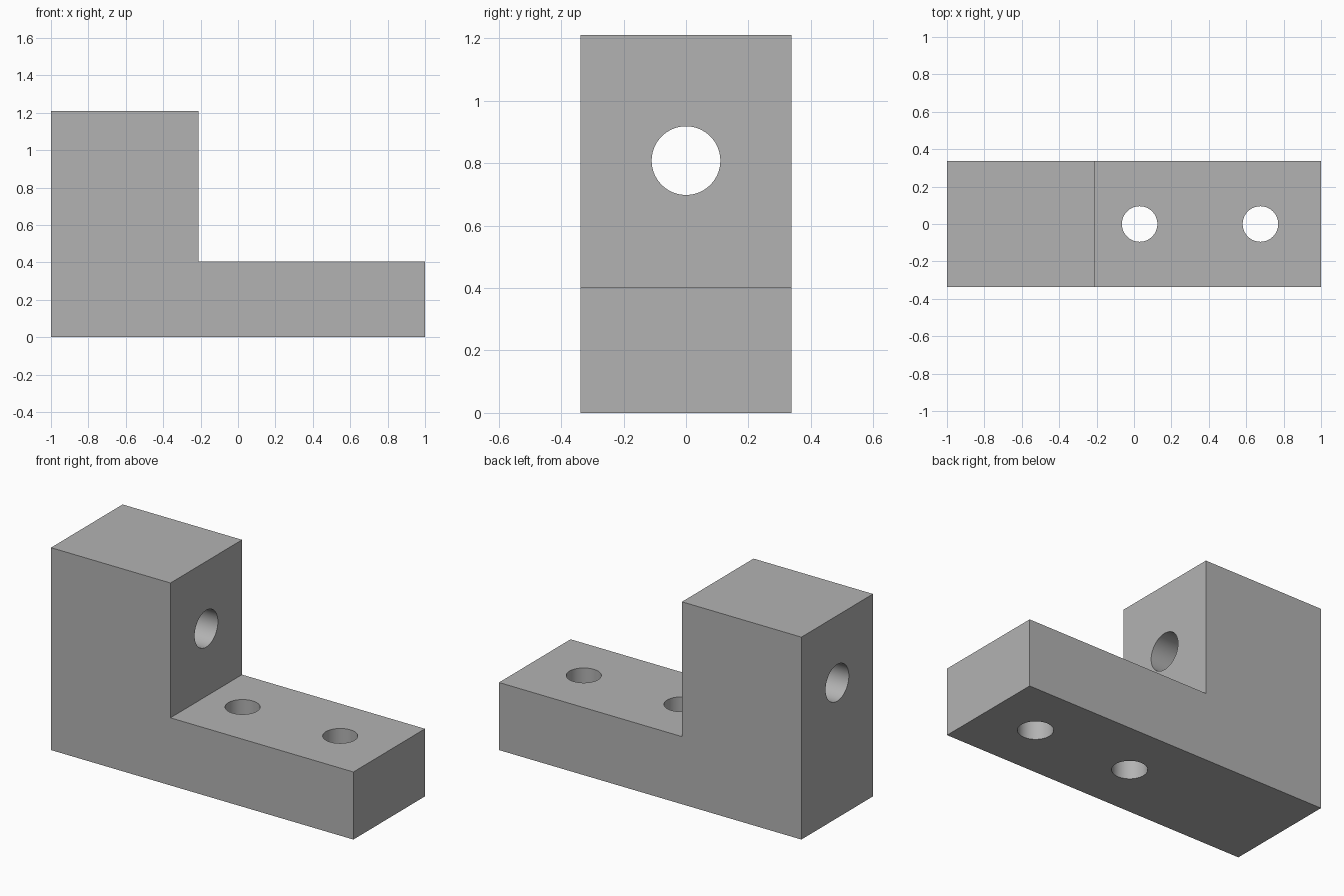
import bpy, bmesh, math
from mathutils import Matrix

if "Cube" in bpy.data.objects:
    bpy.data.objects.remove(bpy.data.objects["Cube"])

HALF_DEPTH = 0.338
STEP_X, STEP_Z, TOP_Z = -0.21, 0.404, 1.21

grey = bpy.data.materials.new("plain grey")
grey.diffuse_color = (0.45, 0.45, 0.45, 1)
grey.use_nodes = True
grey.node_tree.nodes["Principled BSDF"].inputs["Base Color"].default_value = grey.diffuse_color


def add_object(name, bm):
    mesh = bpy.data.meshes.new(name)
    bm.to_mesh(mesh)
    bm.free()
    mesh.materials.append(grey)
    obj = bpy.data.objects.new(name, mesh)
    bpy.context.collection.objects.link(obj)
    return obj


# L-shaped body: side profile extruded along y
profile = [(-1, 0), (1, 0), (1, STEP_Z), (STEP_X, STEP_Z), (STEP_X, TOP_Z), (-1, TOP_Z)]
bm = bmesh.new()
face = bm.faces.new([bm.verts.new((x, -HALF_DEPTH, z)) for x, z in profile])
out = bmesh.ops.extrude_face_region(bm, geom=[face])
bmesh.ops.translate(bm, vec=(0, 2 * HALF_DEPTH, 0),
                    verts=[g for g in out["geom"] if isinstance(g, bmesh.types.BMVert)])
bmesh.ops.recalc_face_normals(bm, faces=bm.faces)
bracket = add_object("bracket_body", bm)


# Through holes
def drill(name, centre, radius, length, axis):
    bm = bmesh.new()
    turn = Matrix.Rotation(math.pi / 2, 4, 'Y') if axis == 'X' else Matrix()
    bmesh.ops.create_cone(bm, cap_ends=True, segments=64, radius1=radius, radius2=radius,
                          depth=length, matrix=Matrix.Translation(centre) @ turn)
    cutter = add_object(name, bm)
    cutter.hide_render = True
    cutter.hide_set(True)
    mod = bracket.modifiers.new(name, 'BOOLEAN')
    mod.operation = 'DIFFERENCE'
    mod.solver = 'EXACT'
    mod.object = cutter
    return cutter


cutters = [
    drill("inner_bolt_hole", (0.03, 0, 0.2), 0.095, 0.8, 'Z'),
    drill("outer_bolt_hole", (0.676, 0, 0.2), 0.095, 0.8, 'Z'),
    drill("cross_hole", (-0.6, 0, 0.808), 0.11, 1.2, 'X'),
]

# Apply the cuts, then smooth the bores while keeping edges sharp
bpy.context.view_layer.objects.active = bracket
bracket.select_set(True)
for mod in list(bracket.modifiers):
    bpy.ops.object.modifier_apply(modifier=mod.name)
for cutter in cutters:
    bpy.data.objects.remove(cutter)
bpy.ops.object.shade_smooth_by_angle(angle=math.radians(30))
